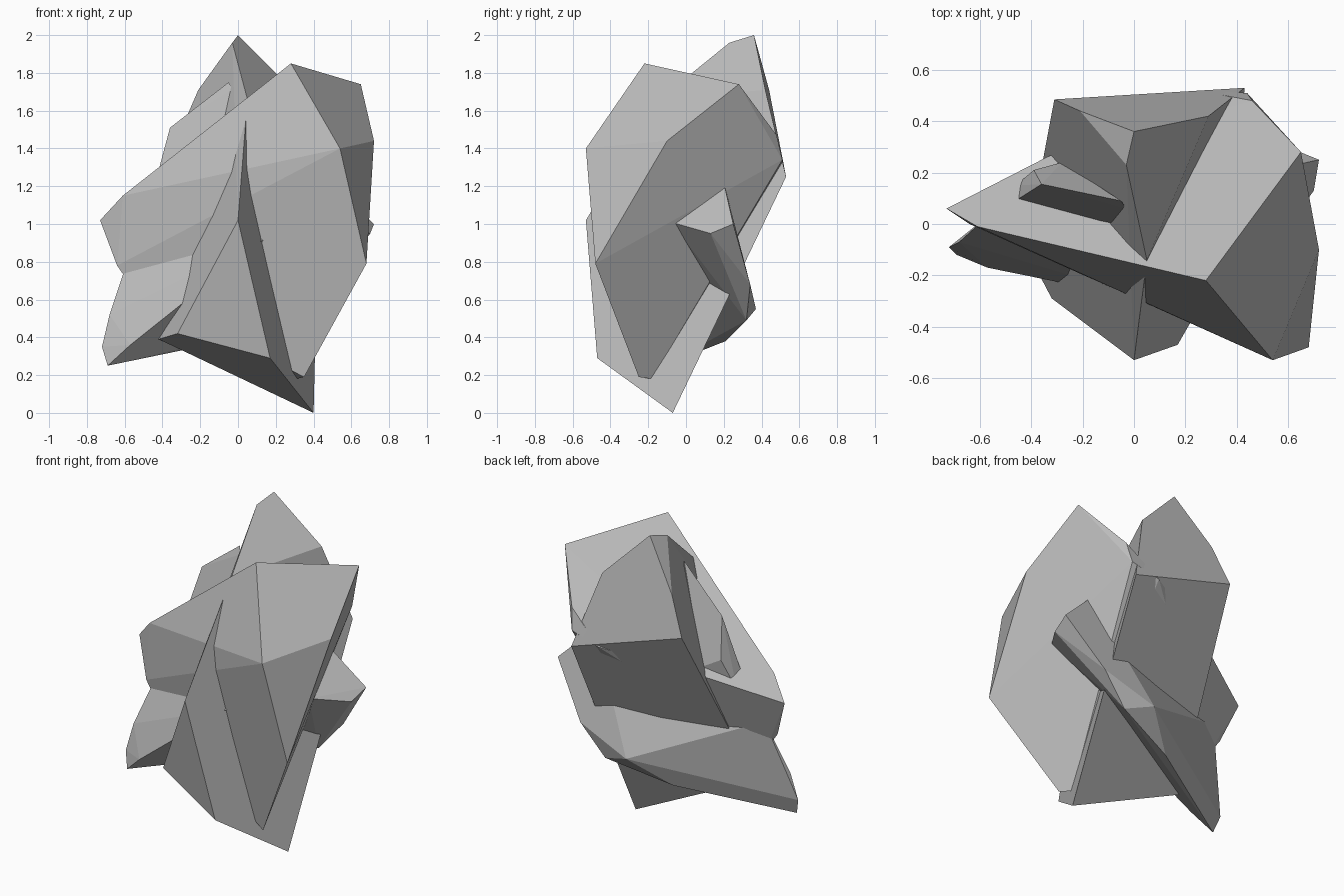
import bpy
import bmesh
import math


def remove_default_cube():
    cube = bpy.data.objects.get("Cube")
    if cube:
        bpy.data.objects.remove(cube, do_unlink=True)


def make_material(name, grey):
    """Plain matte stone material."""
    material = bpy.data.materials.new(name)
    material.use_nodes = True
    colour = (grey, grey, grey, 1)
    material.diffuse_color = colour
    shader = material.node_tree.nodes["Principled BSDF"]
    shader.inputs["Base Color"].default_value = colour
    shader.inputs["Roughness"].default_value = 0.9
    return material


def chiselled_shard(name, corners, material):
    """Wrap a convex, flat-faced stone shard around its corner points."""
    bm = bmesh.new()
    for corner in corners:
        bm.verts.new(corner)
    hull = bmesh.ops.convex_hull(bm, input=bm.verts)
    buried = [item for item in hull["geom_interior"]
              if isinstance(item, bmesh.types.BMVert)]
    bmesh.ops.delete(bm, geom=buried, context="VERTS")

    # Merge nearly coplanar triangles into broad chiselled facets
    bmesh.ops.dissolve_limit(bm, angle_limit=math.radians(4),
                             verts=bm.verts, edges=bm.edges)
    bmesh.ops.recalc_face_normals(bm, faces=bm.faces)

    mesh = bpy.data.meshes.new(name)
    bm.to_mesh(mesh)
    bm.free()
    mesh.materials.append(material)
    shard = bpy.data.objects.new(name, mesh)
    bpy.context.collection.objects.link(shard)
    return shard


remove_default_cube()
stone = make_material("grey stone", 0.5)

# Tall leaning core: back peak, front keel and pointed foot
chiselled_shard("core_shard", [
    (0, .36, 2), (-.03, .23, 1.96), (.29, .42, 1.71), (-.21, .44, 1.71),
    (.43, .53, 1.25), (-.31, .485, 1.48), (.05, -.14, 1.66),
    (0, -.53, 1.02), (.17, -.47, .29), (-.32, -.29, .42),
    (-.42, -.1, .39), (.4, -.07, 0),
], stone)

# Broad slab crossing the core, with a large side face
chiselled_shard("broad_slab", [
    (.28, -.22, 1.85), (.65, .28, 1.74), (.72, -.1, 1.44),
    (.54, -.53, 1.4), (.68, -.48, .79), (.35, -.25, .19),
    (.31, -.18, .18), (.46, .48, 1.47), (.44, .51, 1.34),
    (.25, .52, 1.29), (-.34, .26, 1.15), (-.61, -.01, 1.15),
    (-.73, .06, 1.02), (-.64, 0, .78), (-.55, -.01, .65),
], stone)

# Low slanting shard that pokes out on both sides
chiselled_shard("slanting_shard", [
    (.72, .25, 1), (.7, .13, .95), (.49, .2, 1.22), (.55, -.08, 1.01),
    (.5, .34, .68), (.34, .32, .49), (.16, .37, .55), (-.06, .21, .38),
    (.12, -.31, .91), (-.57, -.17, .36), (-.69, -.12, .25),
    (-.72, -.09, .35), (-.68, -.07, .52), (-.57, .03, .85),
], stone)

# Small splinter leaning against the peak
chiselled_shard("small_splinter", [
    (-.05, .09, 1.75), (-.03, .06, 1.71), (-.36, .155, 1.51),
    (-.39, .21, 1.26), (-.46, .15, 1.07), (-.47, .085, 1.1),
    (-.07, 0, 1.5), (-.28, .24, 1.2), (0, .05, 1.2),
], stone)
